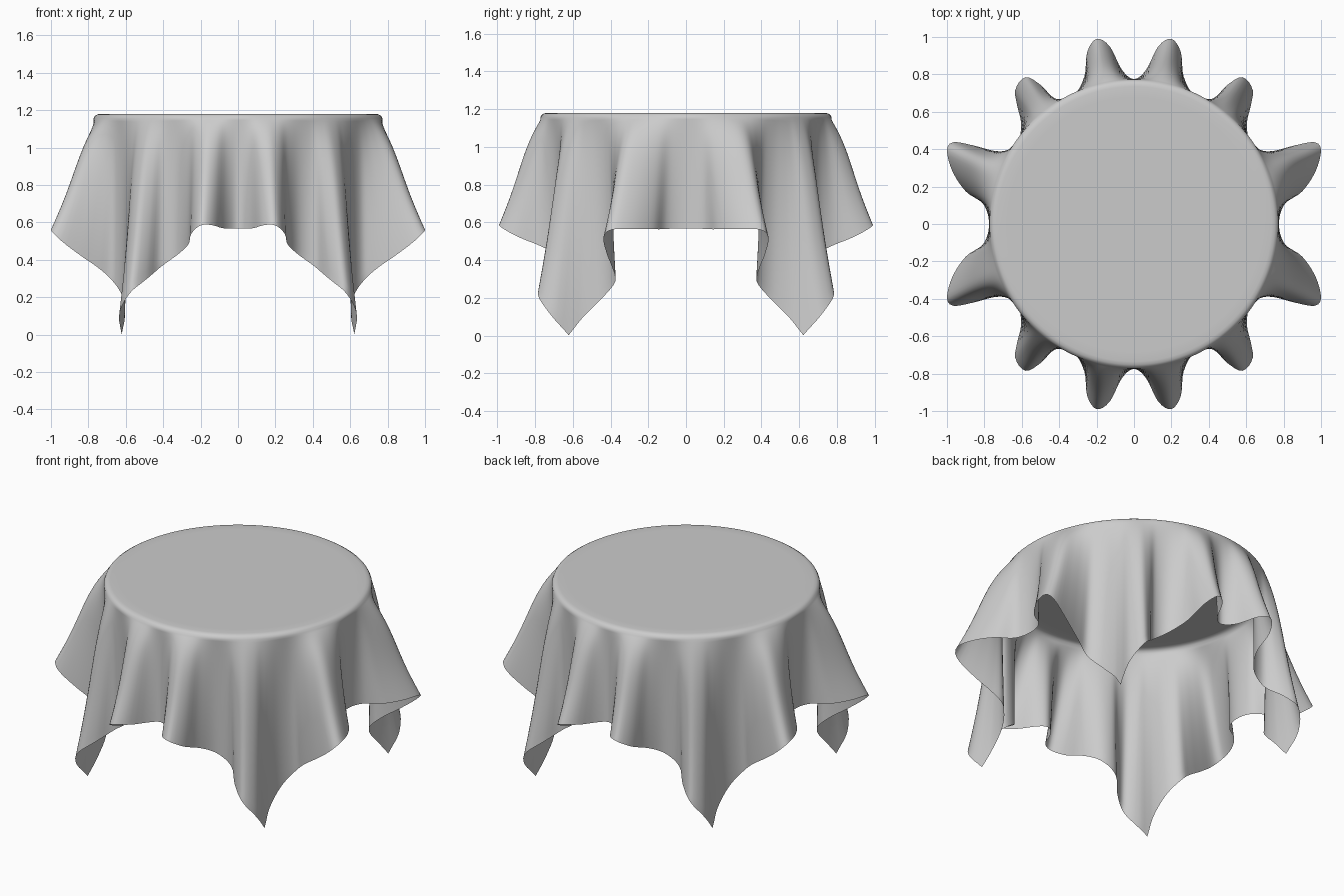
import bpy, bmesh
from math import sin, cos, radians, sqrt

if "Cube" in bpy.data.objects:
    bpy.data.objects.remove(bpy.data.objects["Cube"])

R, TOP, HALF = 0.772, 1.18, 1.379    # table radius, top height, half side of the square cloth

# Hem of one quadrant seen from above: cloth angle in degrees, x, y
HEM = [(0, .775, 0), (5, .805, .105), (10, .90, .175), (15, .972, .285), (19, 1.0, .395),
       (22, .968, .437), (26, .86, .42), (30, .75, .39), (34, .67, .375), (38, .615, .445),
       (42, .605, .55), (45, .622, .622), (48, .635, .715), (52, .58, .785), (56, .495, .74),
       (60, .42, .665), (65, .325, .685), (70, .265, .79), (74, .25, .92), (78, .20, .99),
       (82, .13, .95), (86, .065, .825), (90, 0, .775)]
a, b = HEM[1], HEM[-2]
PTS = [(-a[0], a[1], -a[2])] + HEM + [(180 - b[0], -b[1], b[2])]


def hem_at(deg):
    """Smooth (cubic Hermite) hem position for a cloth angle."""
    i = 1
    while i < len(PTS) - 3 and PTS[i + 1][0] < deg:
        i += 1
    p0, p1, p2, p3 = PTS[i - 1:i + 3]
    h = p2[0] - p1[0]
    t = (deg - p1[0]) / h
    out = []
    for k in (1, 2):
        m1 = (p2[k] - p0[k]) / (p2[0] - p0[0]) * h
        m2 = (p3[k] - p1[k]) / (p3[0] - p1[0]) * h
        out.append((2*t**3 - 3*t*t + 1) * p1[k] + (t**3 - 2*t*t + t) * m1
                   + (3*t*t - 2*t**3) * p2[k] + (t**3 - t*t) * m2)
    return out


def strand(deg):
    """Points of the cloth from the top centre over the rim down to the hem."""
    c, s = cos(radians(deg)), sin(radians(deg))
    hx, hy = hem_at(deg)
    length = HALF / max(c, s) - R
    flat = (hx - R * c) ** 2 + (hy - R * s) ** 2
    rim_z = TOP - 0.025
    hem_z = TOP - 0.005 - sqrt(length ** 2 - flat)
    pts = [(r * c, r * s, TOP) for r in (.25, .5, .68, .735)]
    pts += [(.752 * c, .752 * s, TOP - .003), (.765 * c, .765 * s, TOP - .011)]
    for j in range(25):
        t = (j / 24) ** 1.3
        w = t + 0.85 * t * (1 - t) ** 3      # folds open quickly below the rim
        pts.append((R * c + (hx - R * c) * w, R * s + (hy - R * s) * w,
                    rim_z + (hem_z - rim_z) * t))
    return pts


# Cloth quadrant
bm = bmesh.new()
centre = bm.verts.new((0, 0, TOP))
cols = [[bm.verts.new(p) for p in strand(d)] for d in range(0, 91)]
for A, B in zip(cols, cols[1:]):
    bm.faces.new((centre, A[0], B[0]))
    for j in range(len(A) - 1):
        bm.faces.new((A[j], A[j + 1], B[j + 1], B[j]))
# Mirror to the full cloth
for axis in (0, 1):
    geom = bm.verts[:] + bm.edges[:] + bm.faces[:]
    dup = bmesh.ops.duplicate(bm, geom=geom)["geom"]
    for v in dup:
        if isinstance(v, bmesh.types.BMVert):
            v.co[axis] *= -1
    bmesh.ops.reverse_faces(bm, faces=[f for f in dup if isinstance(f, bmesh.types.BMFace)])
    bmesh.ops.remove_doubles(bm, verts=bm.verts[:], dist=1e-4)
for f in bm.faces:
    f.smooth = True
mesh = bpy.data.meshes.new("tablecloth")
bm.to_mesh(mesh)
bm.free()
cloth = bpy.data.objects.new("tablecloth", mesh)
bpy.context.collection.objects.link(cloth)
